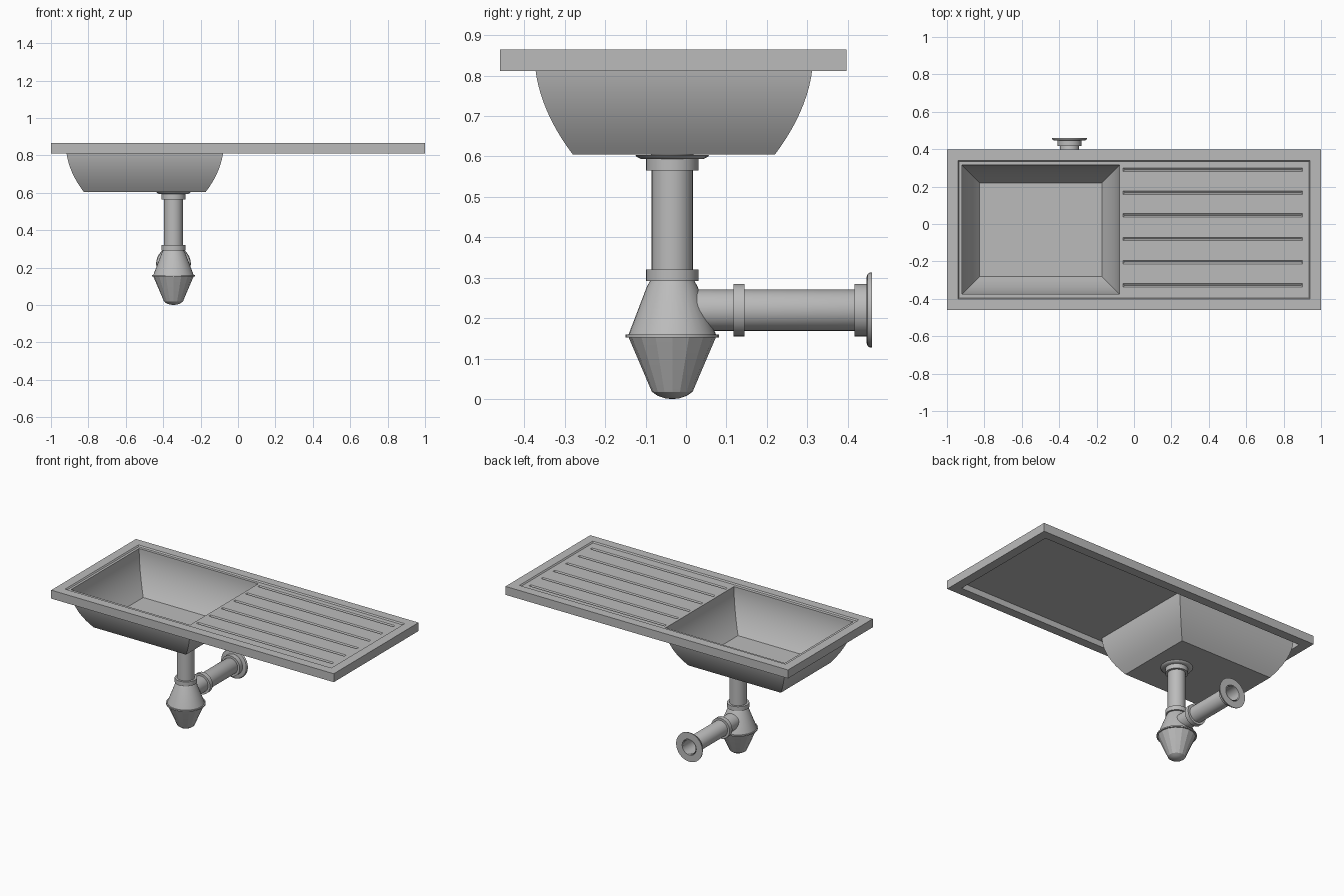
import bpy, bmesh, math
from mathutils import Matrix, Vector

cube = bpy.data.objects.get("Cube")
if cube:
    bpy.data.objects.remove(cube)

steel = bpy.data.materials.new("brushed grey steel")
steel.use_nodes = True
GREY = (0.5, 0.5, 0.5, 1)
steel.diffuse_color = GREY
steel.node_tree.nodes["Principled BSDF"].inputs["Base Color"].default_value = GREY


def finish(name, bm, smooth=None):
    mesh = bpy.data.meshes.new(name)
    bm.to_mesh(mesh)
    bm.free()
    mesh.materials.append(steel)
    ob = bpy.data.objects.new(name, mesh)
    bpy.context.collection.objects.link(ob)
    if smooth:
        bpy.ops.object.select_all(action='DESELECT')
        ob.select_set(True)
        bpy.context.view_layer.objects.active = ob
        bpy.ops.object.shade_smooth_by_angle(angle=math.radians(smooth))
    return ob


def rect(bm, x0, x1, y0, y1, z):
    return [bm.verts.new(p) for p in ((x0, y0, z), (x1, y0, z), (x1, y1, z), (x0, y1, z))]


def bridge(bm, a, b):
    n = len(a)
    for i in range(n):
        bm.faces.new((a[i], a[(i + 1) % n], b[(i + 1) % n], b[i]))


def lathe(name, profile, origin, along_y=False, sides=32, smooth=35):
    """Revolve (radius, height) points; zero radius closes an end."""
    bm = bmesh.new()
    rings = []
    for r, h in profile:
        r = max(r, 1e-5)
        rings.append([bm.verts.new((r * math.cos(a), r * math.sin(a), h))
                      for a in (2 * math.pi * i / sides for i in range(sides))])
    for a, b in zip(rings, rings[1:]):
        bridge(bm, a, b)
    bmesh.ops.remove_doubles(bm, verts=bm.verts, dist=1e-4)
    bmesh.ops.recalc_face_normals(bm, faces=bm.faces)
    if along_y:
        bm.transform(Matrix.Rotation(-math.pi / 2, 4, 'X'))
    bm.transform(Matrix.Translation(Vector(origin)))
    return finish(name, bm, smooth)


def collar(r, h0, h1):
    return [(0, h0), (r, h0), (r, h1), (0, h1)]


# Main levels and outlines
TOP, DECK, UNDER, LIP, FLOOR = 0.865, 0.857, 0.849, 0.811, 0.605
X0, X1, Y0, Y1 = -1, 1, -0.46, 0.397
BX0, BX1, BY0, BY1 = -0.92, -0.077, -0.375, 0.315
RIM = 0.058

# Raised rim with a deep lip underneath
bm = bmesh.new()
inner = (X0 + RIM, X1 - RIM, Y0 + RIM, Y1 - RIM)
loops = [rect(bm, *inner, UNDER), rect(bm, *inner, LIP), rect(bm, X0, X1, Y0, Y1, LIP),
         rect(bm, X0, X1, Y0, Y1, TOP), rect(bm, *inner, TOP),
         rect(bm, X0 + RIM + .006, X1 - RIM - .006, Y0 + RIM + .006, Y1 - RIM - .006, DECK)]
for a, b in zip(loops, loops[1:]):
    bridge(bm, a, b)
bmesh.ops.recalc_face_normals(bm, faces=bm.faces)
finish("worktop_rim", bm)

# Deck sheet around the bowl, with V-shaped drainage grooves
GX0, GX1, GW = -0.058, 0.902, 0.009
grooves = [0.29, 0.167, 0.046, -0.08, -0.204, -0.328]
xs = [inner[0], BX0, BX1, GX0, GX1, inner[1]]
ys = sorted([inner[2], BY0, BY1, inner[3]] + [g + s * GW for g in grooves for s in (-1, 1)])
bm = bmesh.new()
for x0, x1 in zip(xs, xs[1:]):
    for y0, y1 in zip(ys, ys[1:]):
        cx, cy = (x0 + x1) / 2, (y0 + y1) / 2
        if BX0 < cx < BX1 and BY0 < cy < BY1:
            continue
        v = rect(bm, x0, x1, y0, y1, DECK)
        if GX0 < cx < GX1 and any(abs(cy - g) < GW / 2 for g in grooves):
            a = bm.verts.new((x0 + GW, cy, DECK - .007))
            b = bm.verts.new((x1 - GW, cy, DECK - .007))
            for f in ((v[0], v[1], b, a), (v[2], v[3], a, b), (v[1], v[2], b), (v[3], v[0], a)):
                bm.faces.new(f)
        else:
            bm.faces.new(v)
bmesh.ops.remove_doubles(bm, verts=bm.verts, dist=1e-4)
finish("drainboard_deck", bm)

# Plain underside of the deck
bm = bmesh.new()
bridge(bm, rect(bm, BX0, BX1, BY0, BY1, UNDER), rect(bm, *inner, UNDER))
bmesh.ops.recalc_face_normals(bm, faces=bm.faces)
for f in bm.faces:
    if f.normal.z > 0:
        f.normal_flip()
finish("deck_underside", bm)

# Bowl with curved walls and a flat floor
bm = bmesh.new()
rings = []
STEPS = 12
for i in range(STEPS + 1):
    s = i / STEPS
    d = 0.095 * s * s
    rings.append(rect(bm, BX0 + d, BX1 - d, BY0 + d, BY1 - d, DECK + (FLOOR - DECK) * s))
for a, b in zip(rings, rings[1:]):
    bridge(bm, b, a)
bm.faces.new(rings[-1])
finish("sink_bowl", bm, 25)

# Drain strainer with a ring of holes
CX, CY = -0.345, -0.034
strainer = lathe("drain_strainer", collar(0.053, FLOOR - .003, FLOOR + .005), (CX, CY, 0))
bm = bmesh.new()
for i in range(6):
    a = math.radians(60 * i + 30)
    spot = Matrix.Translation((CX + .034 * math.cos(a), CY + .034 * math.sin(a), FLOOR + .005))
    bmesh.ops.create_cone(bm, cap_ends=True, segments=16, radius1=.013, radius2=.013,
                          depth=.008, matrix=spot)
cutter = finish("strainer_hole_cutter", bm)
cutter.hide_render = True
cutter.hide_set(True)
cut = strainer.modifiers.new("holes", 'BOOLEAN')
cut.operation = 'DIFFERENCE'
cut.object = cutter

# Waste pipe below the bowl
base = (CX, CY, 0)
lathe("drain_flange", [(0, FLOOR - .001), (.092, FLOOR - .001), (.088, .599), (.078, .594), (0, .594)], base)
lathe("upper_collar", collar(.065, .565, .596), base)
lathe("down_pipe", collar(.051, .3, .58), base)
lathe("lower_collar", collar(.065, .292, .32), base)

# Bottle trap
lathe("trap_body", [(0, .295), (.054, .293), (.062, .28), (.108, .16), (0, .16)], base)
lathe("trap_ring", collar(.115, .152, .16), base)
lathe("trap_cup", [(0, .153), (.108, .153), (.052, .022), (.05, .018), (.036, .008), (.018, .002), (0, 0)],
      base, sides=16, smooth=20)

# Outlet pipe to the wall, open at its end
side = (CX, 0, 0.22)
lathe("outlet_pipe", [(.051, CY), (.051, .44), (.044, .458), (.044, .3), (0, .3)], side, True)
lathe("outlet_collar", collar(.065, .117, .145), side, True)
lathe("wall_collar", [(.05, .417), (.065, .417), (.065, .45), (.05, .45)], side, True)
lathe("wall_flange", [(.05, .446), (.08, .446), (.089, .449), (.093, .455), (.093, .46),
                      (.05, .46), (.05, .446)], side, True)
